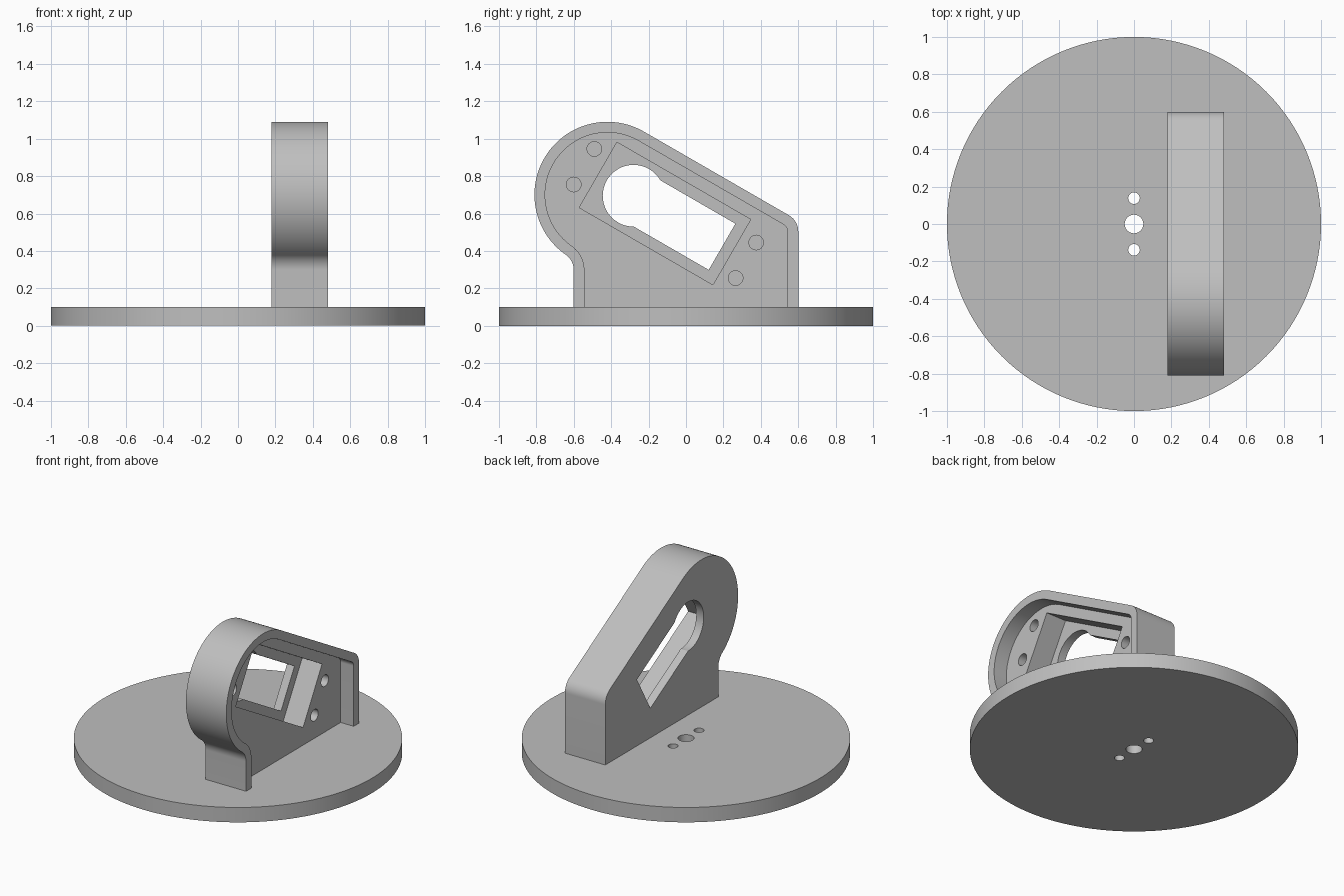
import bpy
import bmesh
from math import sin, cos, pi, radians, sqrt

if "Cube" in bpy.data.objects:
    bpy.data.objects.remove(bpy.data.objects["Cube"])

grey = bpy.data.materials.new("plain grey")
grey.use_nodes = True
grey.diffuse_color = (0.52, 0.52, 0.52, 1)
grey.node_tree.nodes["Principled BSDF"].inputs["Base Color"].default_value = grey.diffuse_color


def prism(name, outline, low, high, axis="X"):
    """Extrude a closed outline along X (outline in y, z) or Z (outline in x, y)."""
    place = (lambda p, h: (h, p[0], p[1])) if axis == "X" else (lambda p, h: (p[0], p[1], h))
    bm = bmesh.new()
    face = bm.faces.new([bm.verts.new(place(p, low)) for p in outline])
    top = bmesh.ops.extrude_face_region(bm, geom=[face])
    for v in top["geom"]:
        if isinstance(v, bmesh.types.BMVert):
            v.co["XYZ".index(axis)] = high
    bmesh.ops.recalc_face_normals(bm, faces=bm.faces[:])
    mesh = bpy.data.meshes.new(name)
    bm.to_mesh(mesh)
    bm.free()
    mesh.materials.append(grey)
    obj = bpy.data.objects.new(name, mesh)
    bpy.context.collection.objects.link(obj)
    return obj


def arc(centre, r, start, end, steps=24):
    angles = [radians(start + (end - start) * i / steps) for i in range(steps + 1)]
    return [(centre[0] + r * cos(a), centre[1] + r * sin(a)) for a in angles]


def circle(centre, r, steps=48):
    return arc(centre, r, 0, 360, steps)[:-1]


def tilted_box(centre, length, width):
    """Rectangle whose long side slopes down 30 degrees towards the back."""
    c, s = cos(pi / 6), sin(pi / 6)
    corners = [(-1, -1), (1, -1), (1, 1), (-1, 1)]
    return [(centre[0] + a * length / 2 * c + b * width / 2 * s,
             centre[1] - a * length / 2 * s + b * width / 2 * c) for a, b in corners]


def bracket_outline(inset, bottom):
    """Round head, sloping top, rounded back corner and flared neck."""
    head, back, neck = (-0.42, 0.70), (0.50, 0.504), (-0.70, 0.298)
    lean = 55.2
    pts = [(-0.6 + inset, bottom)]
    pts += arc(neck, 0.1 + inset, 0, lean, 12)
    pts += arc(head, 0.39 - inset, 180 + lean, 60, 64)[1:]
    pts += arc(back, 0.1 - inset, 60, 0, 12)
    return pts + [(0.6 - inset, bottom)]


def cut(obj, outline, low, high, axis="X"):
    cutter = prism("cutter", outline, low, high, axis)
    cutter.hide_render = True
    mod = obj.modifiers.new("cut", "BOOLEAN")
    mod.operation, mod.solver, mod.object = "DIFFERENCE", "EXACT", cutter
    bpy.context.view_layer.objects.active = obj
    bpy.ops.object.modifier_apply(modifier=mod.name)
    bpy.data.objects.remove(cutter)


# Round base with a centre hole and two small mounting holes
base = prism("round_base", circle((0, 0), 1, 128), 0, 0.1, "Z")
for y, r in ((0, 0.05), (0.138, 0.031), (-0.138, 0.031)):
    cut(base, circle((0, y), r, 32), -0.1, 0.2, "Z")

# Upright bracket, hollowed on its left side so that a rim remains
bracket = prism("upright_bracket", bracket_outline(0, 0.09), 0.18, 0.48)
cut(bracket, bracket_outline(0.057, 0.0), 0.383, 0.6)

# Tilted rectangular pocket
cut(bracket, tilted_box((-0.1125, 0.60), 0.825, 0.403), 0.235, 0.45)

# Keyhole opening through the thin pocket floor
cut(bracket, circle((-0.28, 0.695), 0.165), 0.1, 0.3)
cut(bracket, tilted_box((-0.0437, 0.5588), 0.546, 0.285), 0.1, 0.31)

# Blind screw holes at both ends of the pocket
for centre in ((-0.49, 0.945), (-0.60, 0.755), (0.375, 0.445), (0.265, 0.255)):
    cut(bracket, circle(centre, 0.039, 32), 0.235, 0.45)

# Smooth curved walls, sharp rims
for obj in (base, bracket):
    bpy.ops.object.select_all(action="DESELECT")
    obj.select_set(True)
    bpy.context.view_layer.objects.active = obj
    bpy.ops.object.shade_smooth_by_angle(angle=radians(30))
